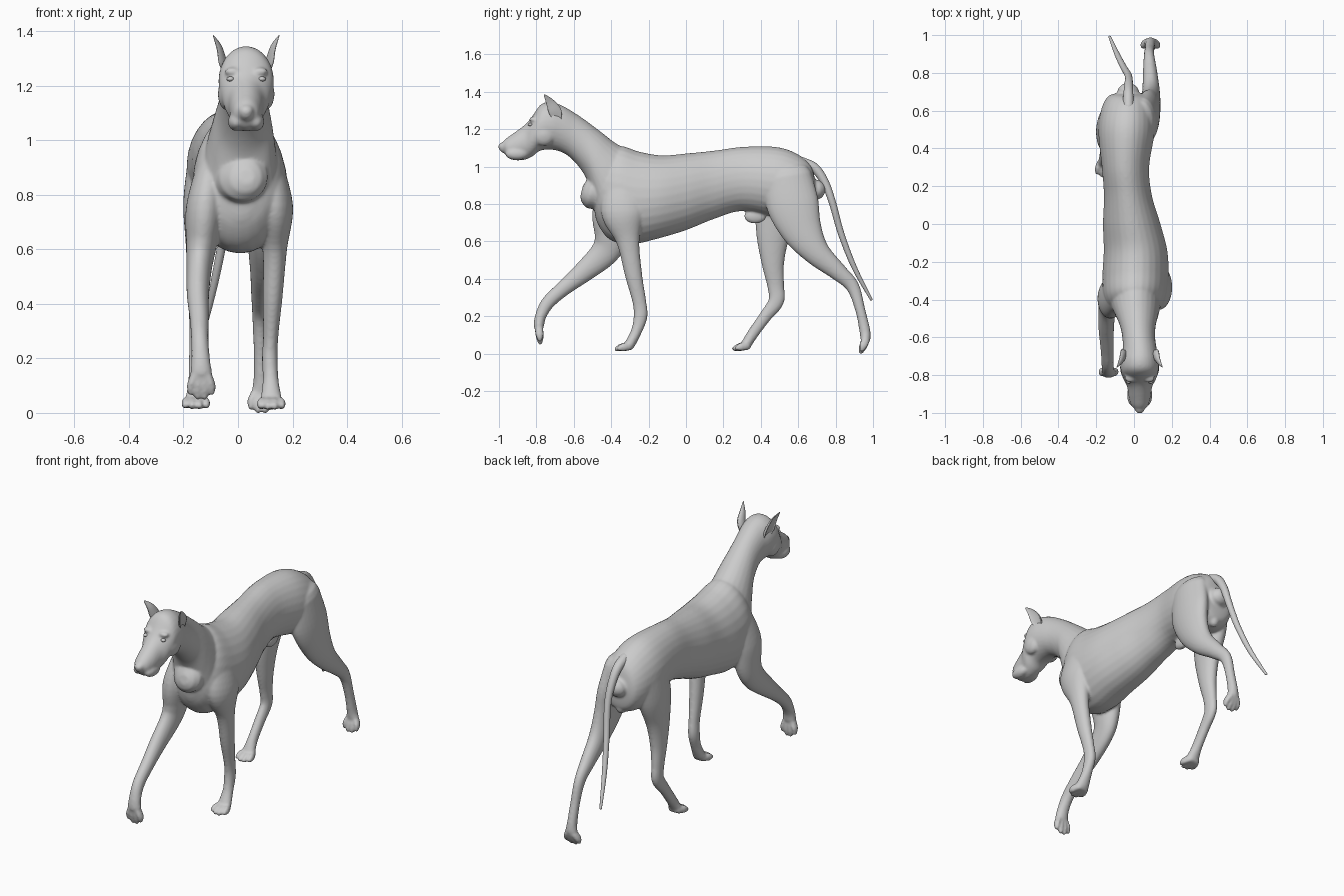
import bpy, bmesh, math
from mathutils import Vector, Matrix

X = Vector((1, 0, 0))
HX = 0.03  # head centre line


def spline(pts, n=6):
    """Catmull-Rom through tuples of any length."""
    out = []
    for i in range(len(pts) - 1):
        a, b, c, d = pts[max(i - 1, 0)], pts[i], pts[i + 1], pts[min(i + 2, len(pts) - 1)]
        for k in range(n):
            t = k / n
            out.append([0.5 * (2 * q + (r - p) * t + (2 * p - 5 * q + 4 * r - s) * t * t
                               + (3 * q - p - 3 * r + s) * t ** 3) for p, q, r, s in zip(a, b, c, d)])
    return out + [list(pts[-1])]


def loft(bm, rings, taper=0.0, dish=0, seg=28):
    """Skin (centre, side, up) rings with rounded end caps."""
    def cap(r0, r1):
        c, u, v = r0
        d, r = (c - r1[0]).normalized(), min(u.length, v.length)
        return [(c + d * r * math.sin(a), u * math.cos(a), v * math.cos(a)) for a in (0.5, 0.95, 1.3)]
    rings = cap(rings[0], rings[1])[::-1] + rings + cap(rings[-1], rings[-2])
    loops = []
    for c, u, v in rings:
        loop = []
        for i in range(seg):
            a = 2 * math.pi * i / seg
            ca, sa = math.cos(a), math.sin(a)
            if dish and ca * dish > 0:
                ca *= -0.3
            loop.append(bm.verts.new(c + u * ca * (1 + taper * sa) + v * sa))
        loops.append(loop)
    for p, q in zip(loops, loops[1:]):
        for i in range(seg):
            j = (i + 1) % seg
            bm.faces.new((p[i], p[j], q[j], q[i]))
    bm.faces.new(loops[0])
    bm.faces.new(loops[-1])


def trunk(bm, stations, taper=0.0):
    """Stations: top y, z, bottom y, z, centre x, half width."""
    rings = []
    for y1, z1, y2, z2, x, w in spline(stations):
        t, b = Vector((x, y1, z1)), Vector((x, y2, z2))
        rings.append(((t + b) / 2, X * w, (t - b) / 2))
    loft(bm, rings, taper)


def limb(bm, stations, dish=0, n=6):
    """Stations: x, y, z, half width in x, half depth."""
    s = spline(stations, n)
    rings = []
    for i, (x, y, z, w, d) in enumerate(s):
        t = Vector(s[min(i + 1, len(s) - 1)][:3]) - Vector(s[max(i - 1, 0)][:3])
        rings.append((Vector((x, y, z)), X * w, t.cross(X).normalized() * d))
    loft(bm, rings, 0, dish)


def blob(bm, c, r):
    bmesh.ops.create_uvsphere(bm, u_segments=20, v_segments=12, radius=1,
                              matrix=Matrix.Translation(c) @ Matrix.Diagonal((*r, 1)))


def paw(bm, p, d, length):
    """Four toes fanning from p along d."""
    p, d = Vector(p), Vector(d).normalized()
    for i in range(4):
        off = X * (i - 1.5) * 0.025
        ln = length * (1 if i in (1, 2) else 0.8)
        a, b, c = p + off * 0.6, p + off + d * ln * 0.6, p + off * 1.05 + d * ln - Vector((0, 0, 0.004))
        limb(bm, [(*a, .018, .022), (*b, .0155, .022), (*c, .011, .013)], n=4)


def finish(bm, name):
    bmesh.ops.recalc_face_normals(bm, faces=bm.faces)
    for f in bm.faces:
        f.smooth = True
    me = bpy.data.meshes.new(name)
    bm.to_mesh(me)
    bm.free()
    ob = bpy.data.objects.new(name, me)
    bpy.context.collection.objects.link(ob)
    return ob


body = bmesh.new()

# Torso, rump to chest
trunk(body, [
    (.69, .93, .695, .82, -.03, .06), (.665, 1.01, .68, .74, -.03, .11),
    (.59, 1.07, .61, .71, -.035, .14), (.48, 1.105, .48, .73, -.04, .148),
    (.3, 1.105, .3, .762, -.045, .125), (.15, 1.085, .15, .72, -.032, .127),
    (0, 1.07, 0, .66, -.012, .152), (-.13, 1.06, -.15, .615, .008, .168),
    (-.25, 1.08, -.29, .585, .008, .175), (-.35, 1.11, -.40, .605, .005, .168),
    (-.41, 1.07, -.465, .68, .005, .14), (-.44, .98, -.49, .77, .01, .10)], -0.06)

# Neck and head
trunk(body, [
    (-.22, 1.07, -.42, .65, .005, .13), (-.35, 1.11, -.475, .70, .008, .135),
    (-.46, 1.19, -.50, .82, .015, .115), (-.54, 1.25, -.535, .94, .02, .095),
    (-.60, 1.29, -.60, 1.03, .025, .087), (-.66, 1.325, -.66, 1.075, HX, .09),
    (-.72, 1.345, -.72, 1.09, HX, .10), (-.775, 1.333, -.78, 1.085, HX, .10),
    (-.825, 1.265, -.82, 1.055, HX, .086), (-.86, 1.225, -.86, 1.037, HX, .067),
    (-.92, 1.18, -.91, 1.033, HX, .058), (-.965, 1.148, -.95, 1.045, HX, .046),
    (-.985, 1.125, -.97, 1.07, HX, .026)])
blob(body, (HX, -.978, 1.108), (.028, .024, .022))
for s in (-1, 1):
    blob(body, (HX + s * .05, -.815, 1.252), (.03, .024, .016))    # brow
    blob(body, (HX + s * .036, -.905, 1.068), (.031, .062, .034))  # lip
    blob(body, (HX + s * .07, -.76, 1.17), (.034, .06, .06))       # cheek

# Standing foreleg
limb(body, [(.105, -.32, .93, .055, .10), (.132, -.335, .76, .07, .12),
            (.135, -.31, .6, .045, .062), (.127, -.28, .42, .036, .046),
            (.12, -.25, .28, .028, .037), (.117, -.243, .2, .029, .037),
            (.12, -.265, .12, .029, .029), (.122, -.30, .05, .04, .028)])
paw(body, (.122, -.30, .04), (0, -1, -.16), .075)

# Raised foreleg
limb(body, [(-.09, -.34, .93, .055, .10), (-.12, -.39, .76, .07, .11),
            (-.133, -.40, .62, .057, .09), (-.142, -.44, .535, .047, .075),
            (-.147, -.55, .435, .041, .056), (-.142, -.66, .345, .035, .041),
            (-.14, -.74, .27, .032, .036), (-.137, -.777, .2, .034, .03),
            (-.135, -.787, .15, .04, .028)])
paw(body, (-.135, -.787, .14), (0, .1, -1), .078)

# Hind leg stepping forward
limb(body, [(-.115, .52, .92, .07, .14), (-.135, .49, .77, .066, .125),
            (-.14, .465, .62, .052, .088), (-.145, .465, .48, .04, .06),
            (-.15, .48, .36, .03, .045), (-.15, .482, .28, .028, .042),
            (-.153, .425, .2, .027, .033), (-.155, .36, .11, .028, .03),
            (-.155, .325, .055, .038, .028)])
paw(body, (-.155, .33, .042), (0, -1, -.16), .075)

# Hind leg pushing off
limb(body, [(.045, .54, .95, .07, .13), (.07, .57, .8, .065, .14),
            (.085, .62, .66, .055, .11), (.09, .7, .54, .047, .072),
            (.085, .81, .44, .037, .048), (.08, .89, .36, .028, .036),
            (.083, .93, .24, .026, .027), (.085, .955, .13, .028, .029),
            (.087, .96, .085, .036, .028)])
paw(body, (.087, .962, .075), (0, -.38, -.9), .068)

# Underbelly and rear anatomy
blob(body, (-.04, .37, .735), (.025, .06, .04))
blob(body, (-.03, .655, .745), (.032, .03, .04))

dog = finish(body, "dog_body")
rm = dog.modifiers.new("fuse", 'REMESH')
rm.mode = 'VOXEL'
rm.voxel_size = 0.007
rm.use_smooth_shade = True
sm = dog.modifiers.new("soften", 'SMOOTH')
sm.factor = 0.5
sm.iterations = 7

# Tail
bm = bmesh.new()
limb(bm, [(-.03, .62, 1.02, .03, .03), (-.03, .69, .99, .026, .026), (-.028, .745, .91, .022, .022),
          (-.03, .785, .8, .019, .019), (-.055, .83, .64, .017, .017),
          (-.09, .90, .46, .014, .014), (-.128, .99, .29, .007, .007)])
finish(bm, "tail")

# Ears and eyes
for s, side in ((-1, "left"), (1, "right")):
    bm = bmesh.new()
    limb(bm, [(HX + s * .085, -.685, 1.25, .026, .02), (HX + s * .1, -.70, 1.295, .028, .034),
              (HX + s * .108, -.728, 1.345, .018, .022), (HX + s * .121, -.757, 1.383, .003, .004)], dish=s)
    finish(bm, side + "_ear")
    bm = bmesh.new()
    blob(bm, (HX + s * .058, -.832, 1.225), (.014, .013, .009))
    finish(bm, side + "_eye")
